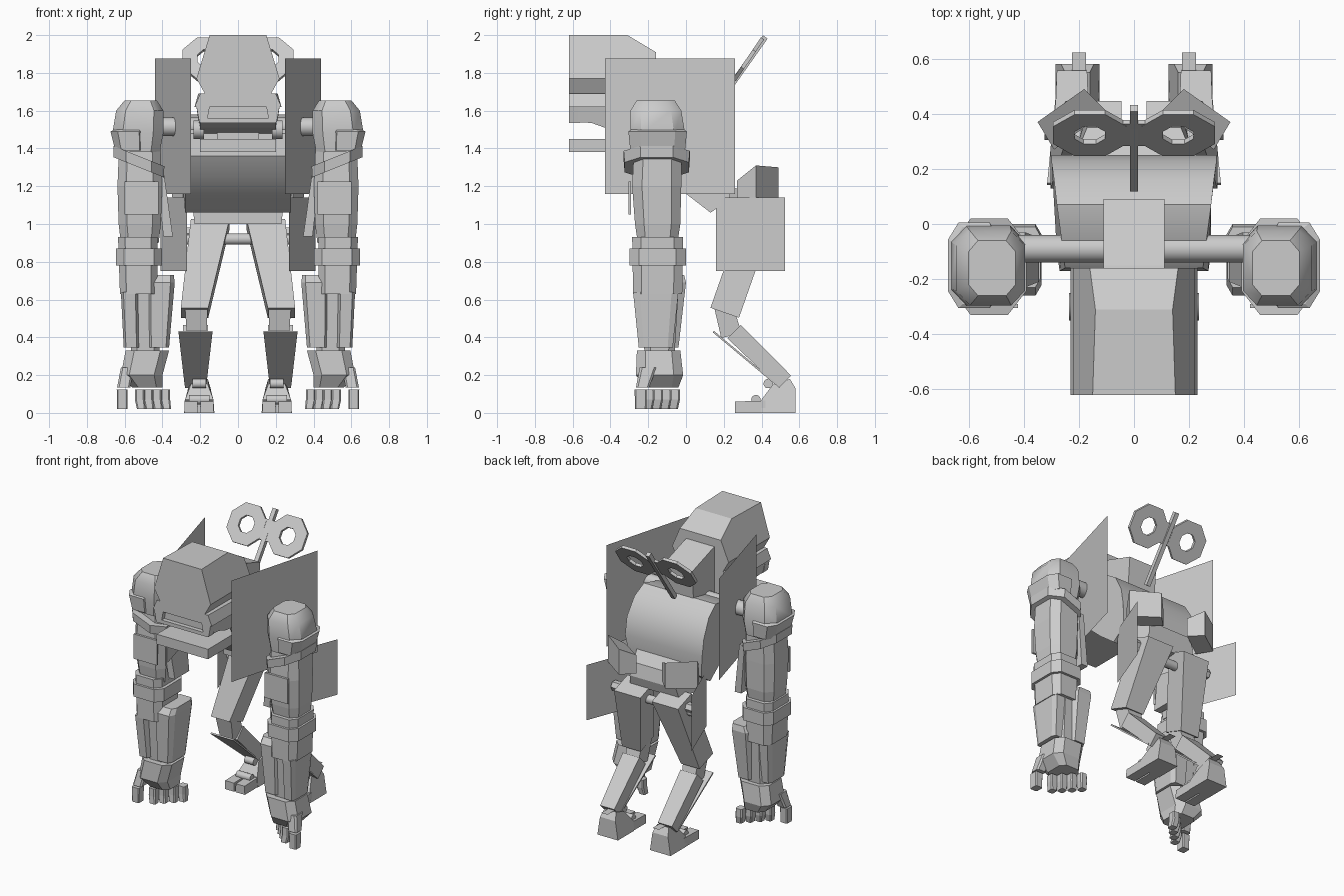
import bpy, bmesh, math
from mathutils import Vector

cube = bpy.data.objects.get("Cube")
if cube:
    bpy.data.objects.remove(cube, do_unlink=True)

grey = bpy.data.materials.new("plain grey")
grey.use_nodes = True
COLOUR = (0.6, 0.6, 0.6, 1)
grey.diffuse_color = COLOUR
grey.node_tree.nodes["Principled BSDF"].inputs["Base Color"].default_value = COLOUR


def finish(name, rings, side=1, closed=False, smooth=False):
    """Skin point rings into a solid (rings of two give a flat sheet); side=-1 mirrors."""
    bm = bmesh.new()
    loops = [[bm.verts.new((p[0] * side, p[1], p[2])) for p in r] for r in rings]
    n = len(loops[0])
    pairs = list(zip(loops, loops[1:]))
    if closed:
        pairs.append((loops[-1], loops[0]))
    for a, b in pairs:
        for i in range(n if n > 2 else 1):
            j = (i + 1) % n
            bm.faces.new((a[i], a[j], b[j], b[i]))
    if n > 2 and not closed:
        bm.faces.new(loops[0])
        bm.faces.new(loops[-1])
    bmesh.ops.recalc_face_normals(bm, faces=bm.faces)
    mesh = bpy.data.meshes.new(name)
    bm.to_mesh(mesh)
    bm.free()
    mesh.materials.append(grey)
    ob = bpy.data.objects.new(name, mesh)
    bpy.context.collection.objects.link(ob)
    if smooth:
        bpy.ops.object.select_all(action="DESELECT")
        ob.select_set(True)
        bpy.context.view_layer.objects.active = ob
        bpy.ops.object.shade_smooth_by_angle(angle=math.radians(35))
    return ob


def prism(name, profile, cx=0, side=1, smooth=False):
    """Side profile of (y, z, half width) points spread across x."""
    rings = [[(cx + s * w, y, z) for y, z, w in profile] for s in (-1, 1)]
    return finish(name, rings, side, smooth=smooth)


def box(name, x, y, z, side=1):
    prof = [(y[0], z[0]), (y[1], z[0]), (y[1], z[1]), (y[0], z[1])]
    return finish(name, [[(a, *p) for p in prof] for a in x], side)


def loft(name, sections, side=1, cut=0.4, tilt=0, smooth=False):
    """Stack of chamfered rectangles (z, cx, cy, half x, half y)."""
    k = 1 - cut
    shape = [(1, -k), (1, k), (k, 1), (-k, 1), (-1, k), (-1, -k), (-k, -1), (k, -1)]
    rings = [[(cx + a * hx, cy + b * hy, z + tilt * a * hx) for a, b in shape]
             for z, cx, cy, hx, hy in sections]
    return finish(name, rings, side, smooth=smooth)


def limb(name, p, q, size_p, size_q, side=1):
    """Tapered bar from p to q; sizes are (width in x, depth)."""
    p, q = Vector(p), Vector(q)
    deep = (q - p).cross(Vector((1, 0, 0))).normalized()
    rings = []
    for c, (w, d) in ((p, size_p), (q, size_q)):
        wide, dv = Vector((w / 2, 0, 0)), deep * d / 2
        rings.append([c + wide + dv, c - wide + dv, c - wide - dv, c + wide - dv])
    return finish(name, rings, side)


def rod(name, x, y, z, r, side=1, n=14):
    ang = [2 * math.pi * i / n for i in range(n)]
    return finish(name, [[(a, y + r * math.cos(t), z + r * math.sin(t)) for t in ang] for a in x],
                  side, smooth=True)


def sheet(name, inner, outer, z, side):
    """Flat upright panel between two (x, y) corners."""
    return finish(name, [[(x, y, h) for h in z] for x, y in (inner, outer)], side)


# Torso and pelvis
prism("torso", [(-.16, 1.48, .25), (-.08, 1.55, .26), (.07, 1.58, .28), (.16, 1.52, .29),
                (.23, 1.4, .3), (.25, 1.28, .3), (.23, 1.13, .28), (.13, 1.06, .28),
                (0, 1.16, .28), (-.1, 1.25, .28), (-.17, 1.36, .27)], smooth=True)
prism("pelvis", [(.17, 1.09, .24), (.17, 1.0, .23), (.35, 1.0, .19), (.37, 1.07, .18),
                 (.35, 1.16, .17), (.23, 1.2, .22)])
rod("hip_axle", (-.3, .3), .33, .92, .03)

# Head with stepped muzzle and open mouth
prism("crown", [(-.62, 2, .15), (-.31, 2, .14), (-.16, 1.91, .16), (-.16, 1.77, .22), (-.62, 1.77, .22)])
prism("brow", [(-.62, 1.77, .22), (-.16, 1.77, .22), (-.16, 1.69, .175), (-.62, 1.69, .175)])
prism("upper_muzzle", [(-.62, 1.69, .2), (-.16, 1.69, .21), (-.16, 1.62, .23), (-.62, 1.62, .23)])
prism("upper_lip", [(-.59, 1.62, .22), (-.16, 1.62, .22), (-.16, 1.48, .2), (-.43, 1.51, .2),
                    (-.5, 1.535, .2), (-.59, 1.54, .2)])
box("lip_rail", (-.2, .2), (-.62, -.56), (1.535, 1.56))
box("lower_jaw", (-.2, .2), (-.62, -.14), (1.38, 1.45))
prism("neck", [(-.2, 1.86, .11), (-.15, 1.85, .11), (.09, 1.77, .11), (.07, 1.53, .11), (-.2, 1.45, .11)])

# Wind-up key, lying in a plane that leans backwards
up = Vector((0, .15, .22)).normalized()
out = Vector((0, -up.z, up.y))
key_mid = Vector((0, .33, 1.872))
limb("key_shaft", (0, .13, 1.58), (0, .42, 1.99), (.03, .03), (.03, .03))
limb("key_bridge", key_mid - up * .07, key_mid + up * .07, (.14, .018), (.14, .018))

for s, tag in ((1, "left"), (-1, "right")):
    # Key loop: octagonal ring
    rings = []
    for i in range(8):
        t = math.pi * (i + .5) / 4
        d = Vector((math.cos(t), 0, 0)) + up * math.sin(t)
        c = key_mid + Vector((.16, 0, 0))
        rings.append([c + d * r + out * h for r, h in
                      ((.06, -.01), (.145, -.01), (.145, .01), (.06, .01))])
    finish(tag + "_key_loop", rings, s, closed=True)

    # Cheek beside the mouth slot
    prism(tag + "_cheek", [(-.62, 1.62, .035), (-.57, 1.62, .035), (-.57, 1.54, .02), (-.62, 1.54, .02)], .185, s)

    # Side panels and their mounts
    sheet(tag + "_shoulder_panel", (.25, -.43), (.44, .26), (1.16, 1.875), s)
    sheet(tag + "_hip_panel", (.27, .16), (.41, .525), (.75, 1.14), s)
    rod(tag + "_jaw_hinge", (.18, .235), -.3, 1.5, .05, s)
    rod(tag + "_shoulder_axle", (.05, .44), -.09, 1.515, .05, s)

    # Upper arm
    loft(tag + "_shoulder_cap", [(1.38, .53, -.15, .115, .135), (1.48, .53, -.15, .135, .145),
                                 (1.6, .52, -.16, .125, .135), (1.655, .515, -.16, .085, .1)], s, smooth=True)
    loft(tag + "_shoulder_guard", [(1.39, .57, -.15, .08, .145), (1.49, .58, -.15, .095, .155),
                                   (1.5, .57, -.15, .085, .14)], s, .4)
    loft(tag + "_arm_band", [(1.3, .525, -.155, .133, .17), (1.36, .525, -.155, .135, .175)], s, .5, .4)
    loft(tag + "_upper_arm", [(.9, .52, -.15, .1, .105), (1.0, .52, -.15, .112, .12),
                              (1.2, .52, -.155, .118, .13), (1.4, .52, -.15, .11, .125)], s)
    limb(tag + "_inner_arm_plate", (.37, -.13, .935), (.415, -.13, 1.29), (.05, .16), (.04, .2), s)
    box(tag + "_arm_badge", (.42, .6), (-.305, -.29), (1.05, 1.225), s)

    # Elbow and forearm
    loft(tag + "_elbow", [(.63, .525, -.15, .1, .13), (.93, .53, -.15, .105, .135)], s, .35)
    loft(tag + "_elbow_band", [(.78, .525, -.15, .122, .15), (.87, .525, -.15, .122, .15)], s, .35)
    loft(tag + "_forearm_core", [(.32, .49, -.14, .075, .08), (.65, .49, -.14, .08, .1)], s)
    loft(tag + "_forearm_outer", [(.345, .565, -.16, .04, .09), (.64, .575, -.16, .045, .12)], s, .3)
    loft(tag + "_forearm_inner", [(.345, .42, -.14, .055, .1), (.69, .41, -.13, .075, .13),
                                  (.73, .4, -.12, .06, .11)], s, .3)

    # Hand: palm, diagonal row of fingers, outer thumb
    loft(tag + "_palm", [(.135, .48, -.13, .08, .09), (.2, .51, -.14, .11, .125),
                         (.33, .48, -.145, .115, .115)], s)
    for i in range(4):
        x, y = .52 - .045 * i, -.195 + .045 * i
        loft(f"{tag}_finger_{i}", [(.02, x - .008, y - .008, .023, .025), (.07, x, y, .026, .028),
                                   (.125, x, y, .025, .027)], s, .3)
    loft(tag + "_thumb_tip", [(.02, .613, -.24, .027, .03), (.125, .613, -.24, .029, .032)], s, .2)
    loft(tag + "_thumb_base", [(.135, .605, -.23, .035, .035), (.24, .585, -.2, .035, .045)], s, .3)

    # Hip slab, turned outwards on the back of the pelvis
    corners = [(.18, .49), (.35, .37), (.29, .27), (.1, .41)]
    heights = [(1.12, 1.3), (1.12, 1.31), (1.12, 1.23), (1.12, 1.25)]
    finish(tag + "_hip_block", [[(*c, h[k]) for c, h in zip(corners, heights)] for k in (0, 1)], s)
    rod(tag + "_hip_mount", (.2, .325), .34, .95, .035, s, 6)

    # Thigh, knee, shin and shin guard
    limb(tag + "_thigh", (.23, .205, .53), (.147, .37, 1.0), (.145, .16), (.205, .16), s)
    limb(tag + "_knee", (.22, .24, .41), (.22, .2, .56), (.1, .11), (.12, .1), s)
    limb(tag + "_shin", (.225, .255, .43), (.225, .525, .165), (.13, .1), (.11, .09), s)
    limb(tag + "_shin_guard", (.225, .145, .43), (.225, .48, .15), (.18, .01), (.115, .01), s)

    # Foot with two toes and a flat ankle strip
    prism(tag + "_heel", [(.4, 0, .08), (.4, .07, .075), (.46, .15, .045), (.55, .18, .045),
                          (.58, .13, .06), (.58, 0, .08)], .205, s)
    finish(tag + "_ankle_strip", [[(x, y, .185) for x in (.175, .225)] for y in (.52, .623)], s)
    rod(tag + "_ankle", (.17, .24), .435, .155, .025, s)
    rod(tag + "_toe_joint", (.15, .26), .37, .07, .025, s)
    for i, x in enumerate((.165, .248)):
        prism(f"{tag}_toe_{i}", [(.26, 0, .036), (.42, 0, .036), (.42, .065, .034), (.26, .06, .034)], x, s)
